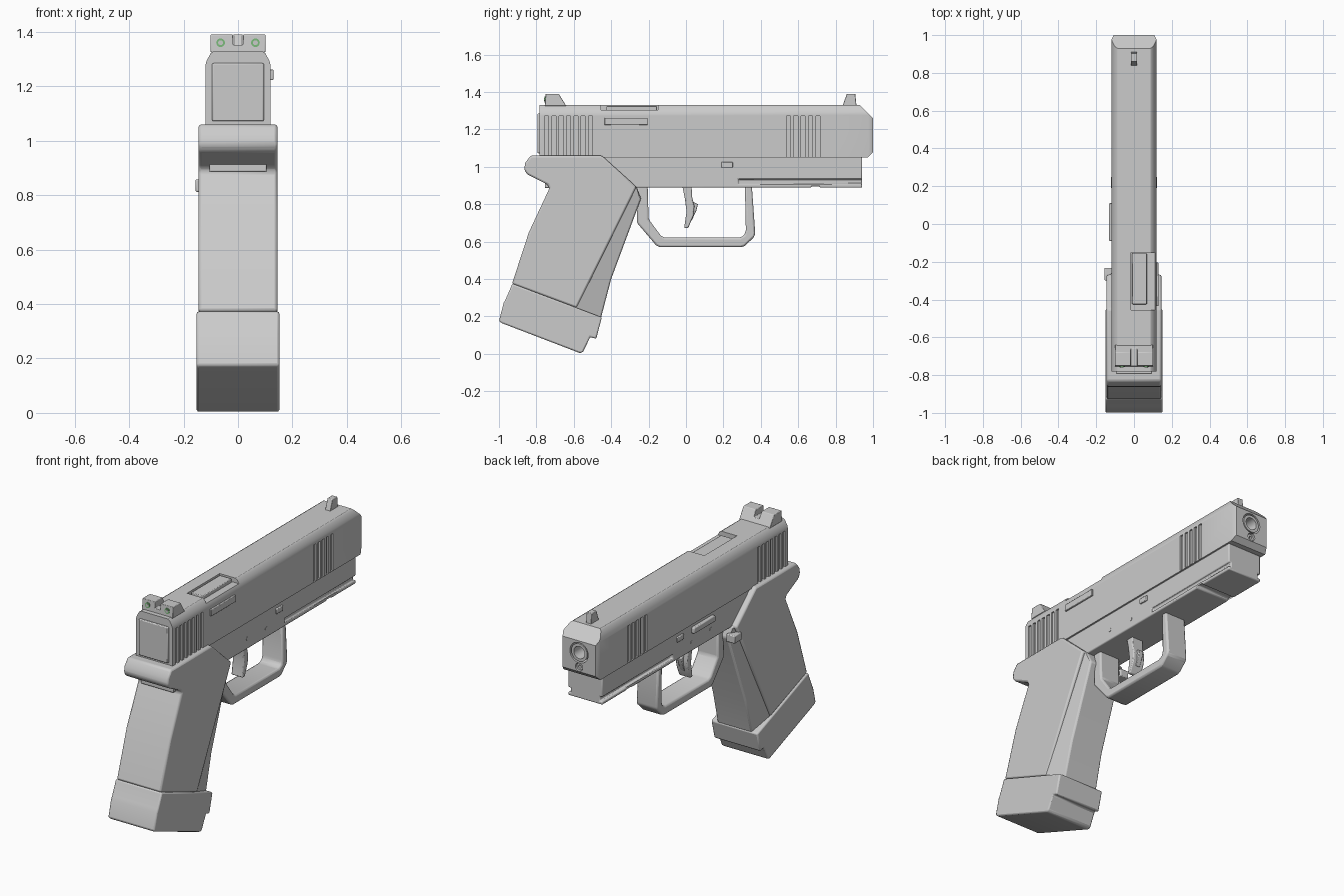
import bpy, bmesh
from math import pi
from mathutils import Vector, Matrix

if "Cube" in bpy.data.objects:
    bpy.data.objects.remove(bpy.data.objects["Cube"])


def finish(name, bm, bevel=0.0, segs=2):
    bmesh.ops.recalc_face_normals(bm, faces=bm.faces)
    me = bpy.data.meshes.new(name)
    bm.to_mesh(me)
    bm.free()
    ob = bpy.data.objects.new(name, me)
    bpy.context.collection.objects.link(ob)
    if bevel:
        m = ob.modifiers.new("edge_bevel", 'BEVEL')
        m.width, m.segments, m.limit_method = bevel, segs, 'ANGLE'
    return ob


def prism(name, pts, half, x=0.0, bevel=0.005):
    """Side profile in (y, z), widened in x; half may vary per point."""
    bm = bmesh.new()
    hs = half if isinstance(half, list) else [half] * len(pts)
    a = [bm.verts.new((x + h, y, z)) for (y, z), h in zip(pts, hs)]
    b = [bm.verts.new((x - h, y, z)) for (y, z), h in zip(pts, hs)]
    bm.faces.new(a)
    bm.faces.new(b[::-1])
    for i in range(len(pts)):
        j = (i + 1) % len(pts)
        bm.faces.new((a[j], a[i], b[i], b[j]))
    return finish(name, bm, bevel)


def boxes(name, specs, bevel=0.0):
    """One mesh made from boxes given as (x0, x1, y0, y1, z0, z1)."""
    bm = bmesh.new()
    for x0, x1, y0, y1, z0, z1 in specs:
        mat = Matrix.Translation(((x0+x1)/2, (y0+y1)/2, (z0+z1)/2)) @ Matrix.Diagonal((x1-x0, y1-y0, z1-z0, 1))
        bmesh.ops.create_cube(bm, size=1, matrix=mat)
    return finish(name, bm, bevel)


def cyl(name, r, a, b, segs=32):
    """Cylinder between two points."""
    a, b = Vector(a), Vector(b)
    bm = bmesh.new()
    rot = (b - a).to_track_quat('Z', 'Y').to_matrix().to_4x4()
    bmesh.ops.create_cone(bm, cap_ends=True, segments=segs, radius1=r, radius2=r,
                          depth=(b - a).length, matrix=Matrix.Translation((a + b) / 2) @ rot)
    return finish(name, bm)


def cut(ob, cutter):
    cutter.hide_render = True
    m = ob.modifiers.new("cut", 'BOOLEAN')
    m.operation, m.object, m.solver = 'DIFFERENCE', cutter, 'EXACT'
    bpy.context.view_layer.objects.active = ob
    bpy.ops.object.modifier_move_to_index(modifier=m.name, index=0)
    bpy.ops.object.modifier_apply(modifier=m.name)
    bpy.data.objects.remove(cutter)


# Slide: rounded-top cross-section run along y, nose trimmed by planes
half = [(0.12, 1.05), (0.12, 1.275), (0.116, 1.293), (0.10, 1.322), (0.088, 1.33)]
section = half + [(-x, z) for x, z in reversed(half)]
bm = bmesh.new()
ends = [[bm.verts.new((x, y, z)) for x, z in section] for y in (-0.782, 1.0)]
bm.faces.new(ends[0])
bm.faces.new(ends[1][::-1])
for i in range(len(section)):
    j = (i + 1) % len(section)
    bm.faces.new((ends[0][j], ends[0][i], ends[1][i], ends[1][j]))
for co, no in (((0, 0.93, 1.33), (0, 0.07, 0.07)), ((0, 1.0, 1.078), (0, 1, -1)),
               ((0.12, 0.975, 1.2), (1, 0.5, 0)), ((-0.12, 0.975, 1.2), (-1, 0.5, 0))):
    r = bmesh.ops.bisect_plane(bm, geom=bm.verts[:] + bm.edges[:] + bm.faces[:],
                               plane_co=co, plane_no=no, clear_outer=True)
    bmesh.ops.edgeloop_fill(bm, edges=[e for e in r['geom_cut'] if isinstance(e, bmesh.types.BMEdge)])
slide = finish("slide", bm)

# Serrations, ejection port and muzzle holes
centres = [-0.745 + 0.039 * i for i in range(7)] + [0.547 + 0.0395 * i for i in range(5)]
grooves = [(s * 0.14 - 0.03, s * 0.14 + 0.03, c - 0.011, c + 0.011, 1.053, 1.272)
           for c in centres for s in (-1, 1)]
cut(slide, boxes("groove_cutter", grooves))
cut(slide, boxes("port_cutter", [(-0.015, 0.2, -0.455, -0.15, 1.303, 1.4)]))
cut(slide, cyl("muzzle_cutter", 0.06, (0, 0.85, 1.19), (0, 1.1, 1.19)))
cut(slide, cyl("rod_cutter", 0.024, (0, 0.9, 1.105), (0, 1.1, 1.105)))
barrel = cyl("barrel", 0.052, (0, 0.8, 1.19), (0, 0.998, 1.19))
cut(barrel, cyl("bore_cutter", 0.036, (0, 0.82, 1.19), (0, 1.1, 1.19)))
rod = cyl("guide_rod", 0.02, (0, 0.85, 1.105), (0, 0.992, 1.105))
cut(rod, cyl("rod_bore_cutter", 0.009, (0, 0.95, 1.105), (0, 1.1, 1.105)))
boxes("barrel_hood", [(-0.01, 0.068, -0.425, -0.155, 1.28, 1.324)], 0.004)
boxes("extractor", [(0.1, 0.13, -0.435, -0.205, 1.223, 1.262)], 0.003)
boxes("rear_plate", [(-0.095, 0.095, -0.794, -0.77, 1.072, 1.285)], 0.005)

# Sights
rear = prism("rear_sight", [(-0.755, 1.325), (-0.75, 1.39), (-0.68, 1.39), (-0.64, 1.325)], 0.101, bevel=0.003)
cut(rear, boxes("notch_cutter", [(-0.018, 0.018, -0.9, -0.5, 1.352, 1.5)]))
prism("front_sight", [(0.835, 1.32), (0.86, 1.39), (0.905, 1.39), (0.912, 1.32)], 0.017, bevel=0.003)
green = bpy.data.materials.new("green")
green.diffuse_color = (0.2, 0.5, 0.2, 1)
green.use_nodes = True
green.node_tree.nodes["Principled BSDF"].inputs["Base Color"].default_value = green.diffuse_color
for side, x in (("left", -0.064), ("right", 0.064)):
    cyl(f"sight_ring_{side}", 0.016, (x, -0.74, 1.36), (x, -0.756, 1.36), 20).data.materials.append(green)
    cyl(f"sight_dot_{side}", 0.009, (x, -0.74, 1.36), (x, -0.759, 1.36), 16)

# Frame with accessory rail grooves and bottom notch
frame = boxes("frame", [(-0.112, 0.112, -0.7, 0.942, 0.888, 1.052)], 0.006)
cut(frame, boxes("rail_cutter", [(s * 0.13 - 0.035, s * 0.13 + 0.035, 0.28, 1.1, 0.908, 0.934) for s in (-1, 1)]))
cut(frame, prism("notch_cutter", [(0.66, 0.87), (0.675, 0.902), (0.71, 0.902), (0.725, 0.87)], 0.2, bevel=0))

# Grip: flat-sided body, tapered front strap
prism("grip", [(-0.865, 0.985), (-0.86, 1.02), (-0.83, 1.06), (-0.45, 1.06), (-0.265, 0.893), (-0.585, 0.245),
               (-0.93, 0.375), (-0.84, 0.65), (-0.73, 0.885), (-0.74, 0.905), (-0.85, 0.96)], 0.145, bevel=0.01)
prism("front_strap", [(-0.275, 0.9), (-0.595, 0.245), (-0.455, 0.19), (-0.40, 0.40), (-0.24, 0.83), (-0.262, 0.89)],
      [0.14, 0.14, 0.112, 0.108, 0.105, 0.115], bevel=0.008)
boxes("grip_tang_step", [(-0.105, 0.105, -0.755, -0.6, 0.886, 0.93)], 0.004)

# Magazine base
prism("magazine_base", [(-0.928, 0.375), (-0.965, 0.29), (-0.975, 0.272), (-1.0, 0.175), (-0.985, 0.164),
                        (-0.565, 0.003), (-0.55, 0.01), (-0.512, 0.09), (-0.48, 0.08), (-0.45, 0.195)],
      0.152, bevel=0.008)

# Trigger guard
prism("trigger_guard", [(-0.262, 0.9), (-0.262, 0.70), (-0.16, 0.58), (-0.14, 0.57), (0.295, 0.57), (0.315, 0.577),
                        (0.365, 0.625), (0.37, 0.645), (0.352, 0.9), (0.315, 0.9), (0.32, 0.66), (0.312, 0.635),
                        (0.29, 0.622), (-0.115, 0.622), (-0.135, 0.632), (-0.2, 0.72), (-0.205, 0.9)],
      0.068, bevel=0.01)

# Trigger and its safety blade
prism("trigger", [(-0.02, 0.9), (0.03, 0.9), (0.032, 0.84), (0.045, 0.79), (0.04, 0.74), (0.012, 0.672),
                  (-0.01, 0.672), (0.003, 0.76), (-0.006, 0.83)], 0.038, bevel=0.006)
prism("trigger_blade", [(0.025, 0.82), (0.064, 0.80), (0.055, 0.765), (0.032, 0.715), (0.015, 0.72)], 0.014, bevel=0.003)

# Controls and pins
boxes("takedown_lever", [(-0.122, 0.122, 0.19, 0.25, 0.995, 1.026)], 0.004)
boxes("slide_stop", [(-0.132, -0.1, -0.09, 0.11, 0.995, 1.03)], 0.005)
boxes("magazine_release", [(-0.156, -0.1, -0.30, -0.232, 0.812, 0.858)], 0.005)
for i, (y, z) in enumerate(((-0.072, 0.95), (0.105, 0.94))):
    cyl(f"pin_{i}", 0.011, (-0.114, y, z), (0.114, y, z), 16)

# Smooth shading with sharp edges kept
for ob in bpy.context.scene.objects:
    bpy.context.view_layer.objects.active = ob
    ob.select_set(True)
bpy.ops.object.shade_smooth_by_angle(angle=pi / 6)
